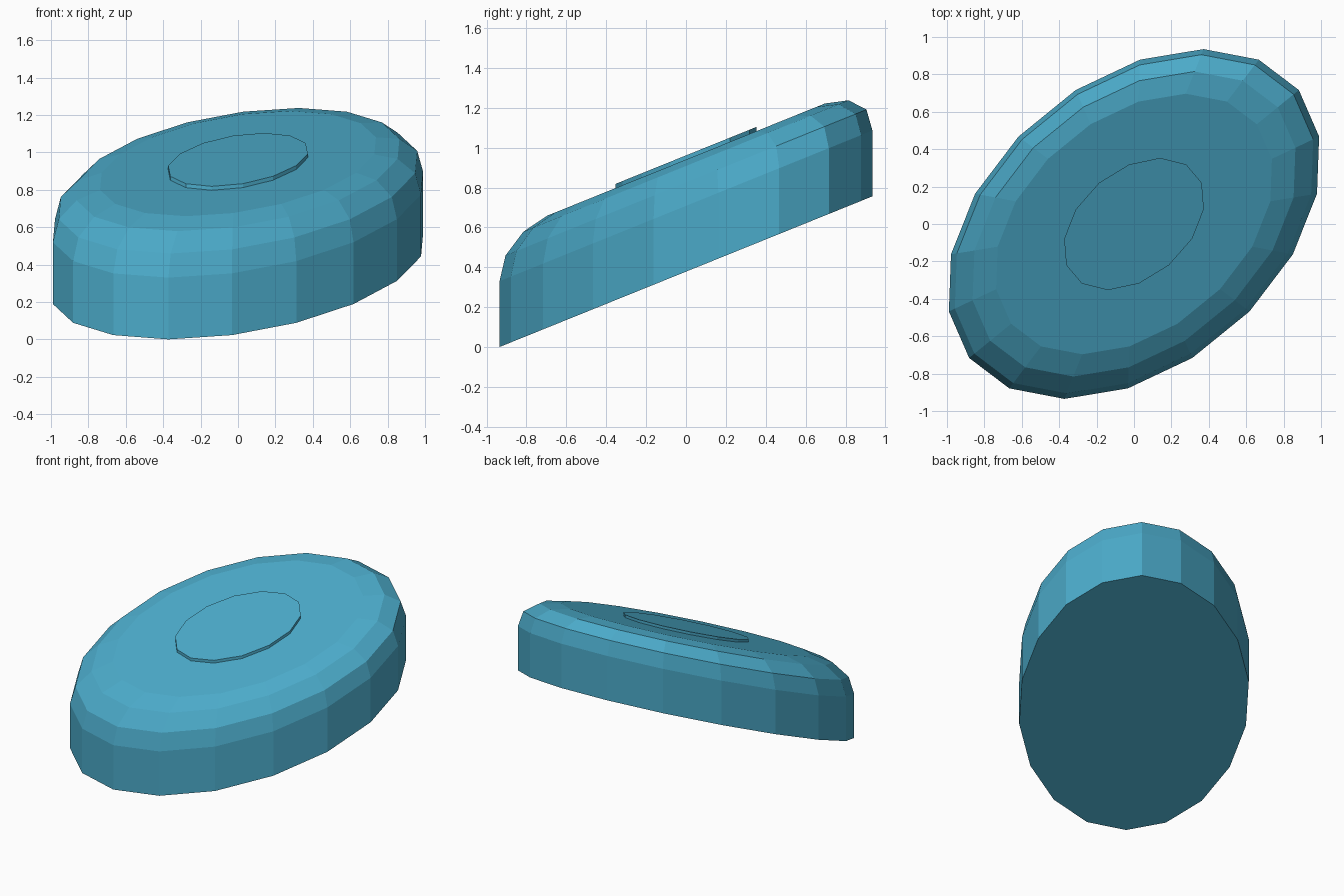
import bpy, bmesh
from math import cos, sin, pi

if "Cube" in bpy.data.objects:
    bpy.data.objects.remove(bpy.data.objects["Cube"])

SLOPE, MID = 0.404, 0.378   # tilt of the base plane and its height at the centre

mat = bpy.data.materials.new("blue")
mat.diffuse_color = (0.07, 0.40, 0.58, 1)
mat.use_nodes = True
mat.node_tree.nodes["Principled BSDF"].inputs["Base Color"].default_value = mat.diffuse_color


def slanted_oval(name, sides, rings):
    """Stack of skewed oval rings (scale, height above the base plane), capped at both ends."""
    bm = bmesh.new()
    loops = []
    for s, h in rings:
        loop = []
        for i in range(sides):
            t = -2 * pi * i / sides
            x = s * (0.372 * cos(t) - 0.928 * sin(t))
            y = s * 0.935 * cos(t)
            loop.append(bm.verts.new((x, y, MID + SLOPE * y + h)))
        loops.append(loop)
    for a, b in zip(loops, loops[1:]):
        for i in range(sides):
            j = (i + 1) % sides
            bm.faces.new((a[i], a[j], b[j], b[i]))
    bm.faces.new(loops[0])
    bm.faces.new(loops[-1])
    bmesh.ops.recalc_face_normals(bm, faces=bm.faces)
    mesh = bpy.data.meshes.new(name)
    bm.to_mesh(mesh)
    bm.free()
    mesh.materials.append(mat)
    obj = bpy.data.objects.new(name, mesh)
    bpy.context.collection.objects.link(obj)
    return obj


# Main body with upright walls and a rounded upper rim
slanted_oval("body", 18, [(1, 0), (1, 0.33), (0.968, 0.447), (0.872, 0.53), (0.745, 0.562)])

# Thin raised disc in the middle of the top
slanted_oval("top_disc", 14, [(0.378, 0.555), (0.378, 0.583)])
